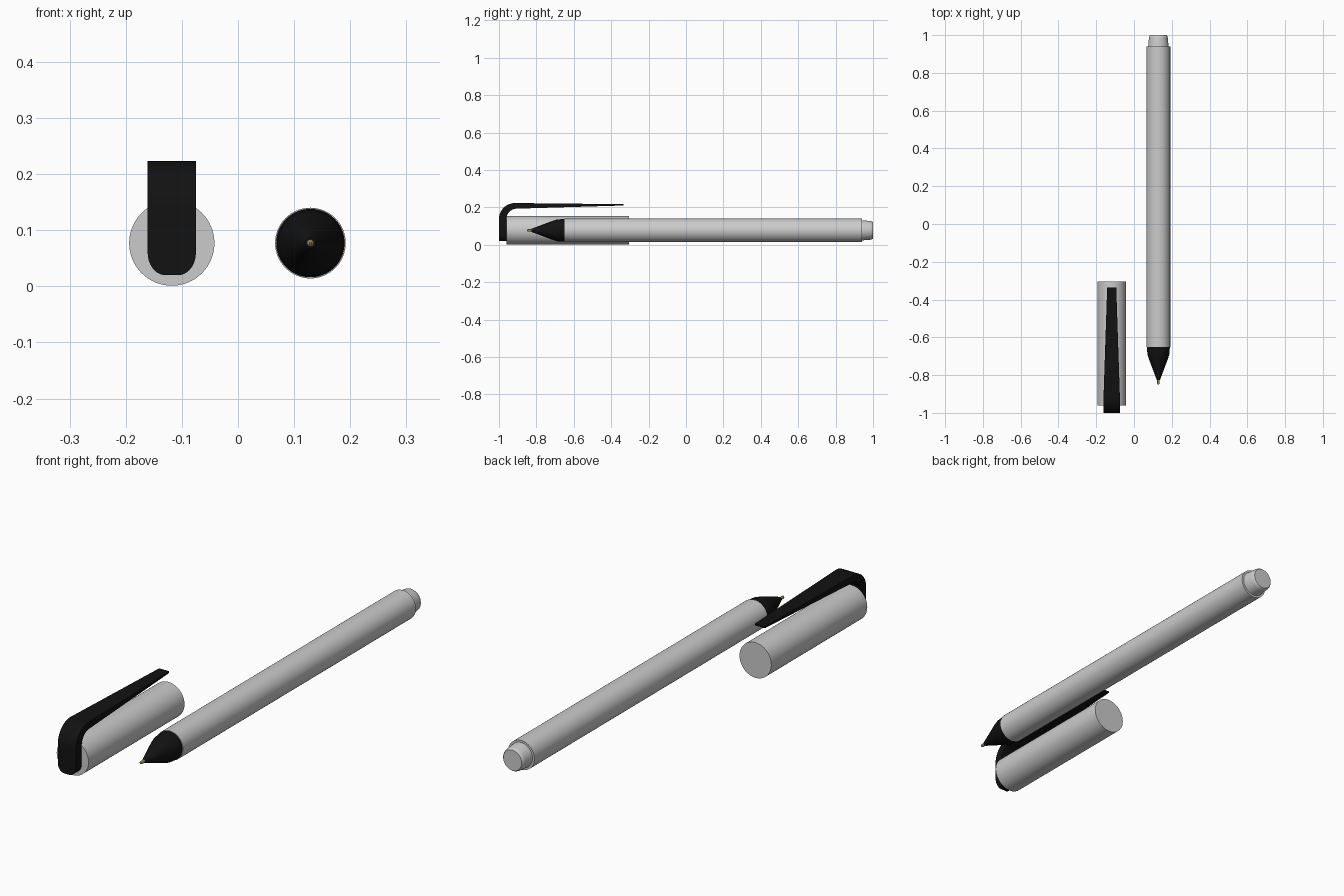
import bpy, bmesh, math

if "Cube" in bpy.data.objects:
    bpy.data.objects.remove(bpy.data.objects["Cube"])

CAP_X, PEN_X, AXIS_Z = -0.118, 0.129, 0.077


def material(name, color):
    m = bpy.data.materials.new(name)
    m.diffuse_color = color
    m.use_nodes = True
    m.node_tree.nodes["Principled BSDF"].inputs["Base Color"].default_value = m.diffuse_color
    return m


black = material("black_plastic", (0.006, 0.006, 0.006, 1))
brass = material("brass", (0.30, 0.24, 0.10, 1))


def finish(name, bm, mat=None, angle=30):
    bmesh.ops.recalc_face_normals(bm, faces=bm.faces)
    me = bpy.data.meshes.new(name)
    bm.to_mesh(me)
    bm.free()
    ob = bpy.data.objects.new(name, me)
    bpy.context.collection.objects.link(ob)
    if mat:
        me.materials.append(mat)
    bpy.ops.object.select_all(action='DESELECT')
    ob.select_set(True)
    bpy.context.view_layer.objects.active = ob
    bpy.ops.object.shade_smooth_by_angle(angle=math.radians(angle))
    return ob


def loft(bm, rings):
    """Skin closed rings of points and cap both ends."""
    rings = [[bm.verts.new(p) for p in r] for r in rings]
    n = len(rings[0])
    for a, b in zip(rings, rings[1:]):
        for i in range(n):
            j = (i + 1) % n
            bm.faces.new((a[i], a[j], b[j], b[i]))
    bm.faces.new(rings[0])
    bm.faces.new(rings[-1])


def lathe(name, x, profile, mat=None, n=64):
    """Turn (y, radius) pairs around an axis parallel to y."""
    bm = bmesh.new()
    loft(bm, [[(x + r * math.cos(2 * math.pi * i / n), y,
                AXIS_Z + r * math.sin(2 * math.pi * i / n)) for i in range(n)]
              for y, r in profile])
    return finish(name, bm, mat)


# Pen barrel, end plug, grip cone and writing point
lathe("barrel", PEN_X, [(-0.65, 0.063), (0.94, 0.063)])
lathe("end_plug", PEN_X, [(0.938, 0.054), (0.985, 0.050), (0.995, 0.048), (1.0, 0.044)])
lathe("grip_cone", PEN_X, [(-0.648, 0.061), (-0.69, 0.058), (-0.71, 0.052), (-0.825, 0.009)], black)
lathe("writing_point", PEN_X, [(-0.82, 0.0065), (-0.842, 0.0065), (-0.848, 0.005), (-0.851, 0.002)], brass)

# Cap
lathe("cap", CAP_X, [(-0.96, 0.076), (-0.305, 0.076)])

# Clip: stations of (outer yz, inner yz, half width) from rounded foot to thin tip
HALF = 0.043
stations = []
for i in range(9):
    a = math.radians(8 + 82 * i / 8)
    z = 0.02 + 0.040 * (1 - math.cos(a))
    stations.append(((-1.0, z), (-0.96, z), 0.012 + (HALF - 0.012) * math.sin(a)))
for i in range(11):
    a = math.radians(90 * i / 10)
    c, s = math.cos(a), math.sin(a)
    stations.append(((-0.915 - 0.085 * c, 0.138 + 0.085 * s),
                     (-0.905 - 0.055 * c, 0.138 + 0.055 * s), HALF))
stations.append(((-0.335, 0.217), (-0.335, 0.210), 0.024))

bm = bmesh.new()
loft(bm, [[(CAP_X - w, *o), (CAP_X + w, *o), (CAP_X + w, *i), (CAP_X - w, *i)]
          for o, i, w in stations])
finish("clip", bm, black)
